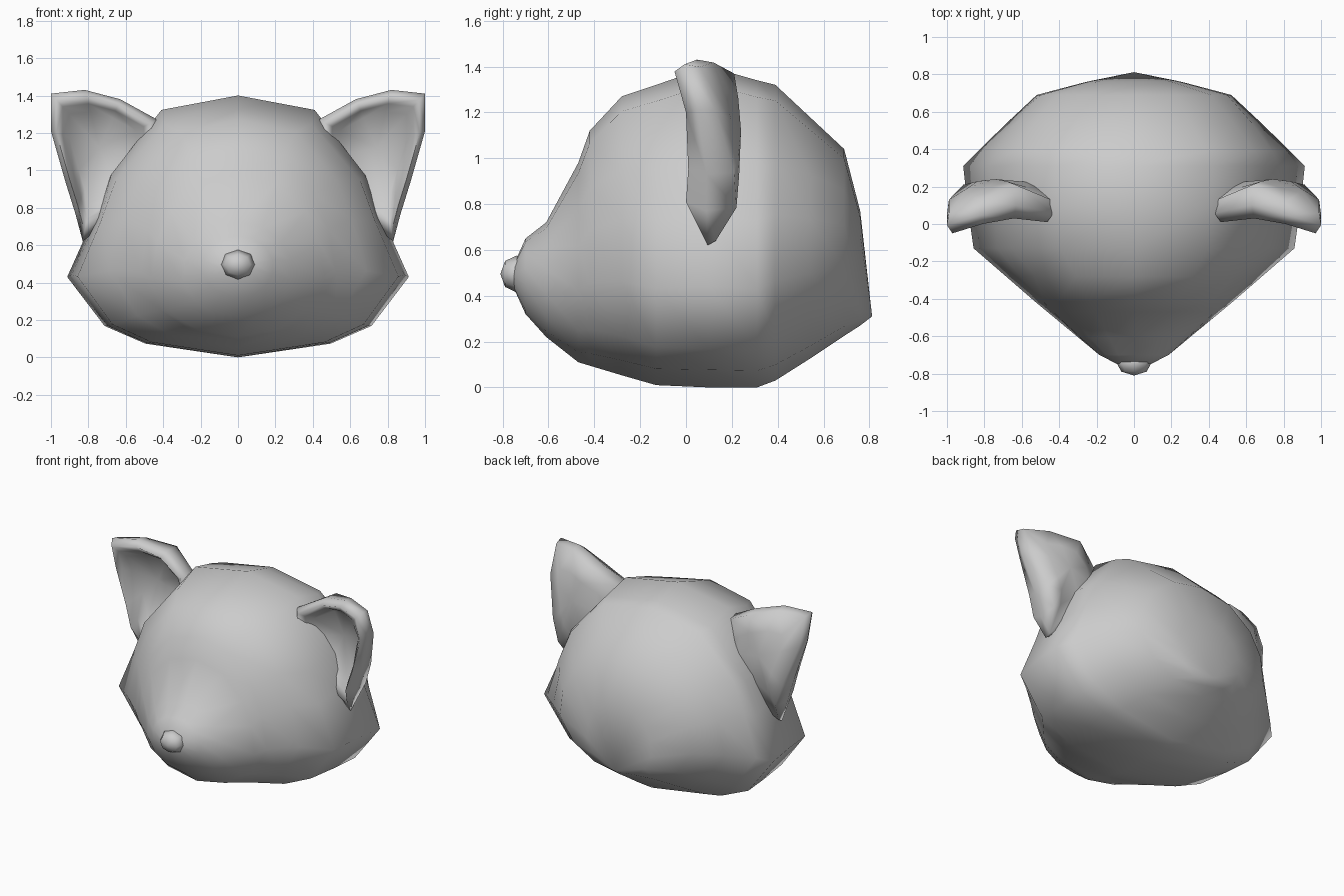
import bpy, bmesh, math
from mathutils import Vector

if "Cube" in bpy.data.objects:
    bpy.data.objects.remove(bpy.data.objects["Cube"])

grey = bpy.data.materials.new("plain grey")
grey.use_nodes = True
COLOUR = (0.6, 0.6, 0.6, 1)
grey.diffuse_color = COLOUR
grey.node_tree.nodes["Principled BSDF"].inputs["Base Color"].default_value = COLOUR


def finish(bm, name, angle):
    """Turn a bmesh into a smooth grey object."""
    bmesh.ops.recalc_face_normals(bm, faces=bm.faces)
    mesh = bpy.data.meshes.new(name)
    bm.to_mesh(mesh)
    bm.free()
    mesh.materials.append(grey)
    obj = bpy.data.objects.new(name, mesh)
    bpy.context.collection.objects.link(obj)
    bpy.ops.object.select_all(action='DESELECT')
    obj.select_set(True)
    bpy.context.view_layer.objects.active = obj
    bpy.ops.object.shade_smooth_by_angle(angle=math.radians(angle))
    return obj


def bridge(bm, a, b):
    n = len(a)
    for i in range(n):
        bm.faces.new((a[i], a[(i + 1) % n], b[(i + 1) % n], b[i]))


def fan(bm, ring, point):
    tip = bm.verts.new(point)
    for i in range(len(ring)):
        bm.faces.new((ring[i], ring[(i + 1) % len(ring)], tip))


# Head: cheeky half section lofted from muzzle to back of skull
SECTION = [(0, 1), (.46, .945), (.76, .70), (.84, .54), (1, .315),
           (.78, .12), (.55, .055), (0, 0)]
# y, half width, bottom z, top z, roundness
STATIONS = [(-.75, .09, .43, .54, 1), (-.70, .19, .32, .65, 1),
            (-.61, .30, .22, .72, .8), (-.47, .47, .11, .98, .6),
            (-.42, .53, .095, 1.12, .5), (-.28, .69, .053, 1.27, .3),
            (-.13, .86, .01, 1.32, .1), (.10, .89, .0, 1.40, 0),
            (.31, .915, .0, 1.34, .08), (.39, .84, .03, 1.32, .3),
            (.54, .69, .125, 1.18, .55), (.69, .53, .225, 1.04, .75),
            (.76, .26, .27, .77, .8)]


def head_ring(bm, y, width, low, high, roundness):
    half = []
    for i, (u, v) in enumerate(SECTION):
        a = math.pi * i / (len(SECTION) - 1)
        u += (math.sin(a) - u) * roundness
        v += ((1 + math.cos(a)) / 2 - v) * roundness
        half.append((u * width, y, low + v * (high - low)))
    mirrored = [(-x, y, z) for x, y, z in half[-2:0:-1]]
    return [bm.verts.new(p) for p in half + mirrored]


bm = bmesh.new()
rings = [head_ring(bm, *s) for s in STATIONS]
for a, b in zip(rings, rings[1:]):
    bridge(bm, a, b)
fan(bm, rings[0], (0, -.755, .48))
fan(bm, rings[-1], (0, .812, .31))
finish(bm, "head", 70)

# Nose: small faceted ball pointing forward
bm = bmesh.new()
bmesh.ops.create_uvsphere(bm, u_segments=8, v_segments=4, radius=1)
for v in bm.verts:
    x, y, z = v.co
    v.co = Vector((x * .095, z * .07 - .74, y * .08 + .495))
finish(bm, "nose", 80)

# Ears: thick rim around a hollow front, domed behind (x, z, front y, back y)
RIM = [(.43, 1.27, .01, .13), (.63, 1.38, .03, .21), (.82, 1.43, .0, .12),
       (1, 1.41, -.05, .06), (1, 1.21, .0, .13), (.92, .93, .01, .21),
       (.87, .77, .0, .22), (.83, .62, .07, .13), (.60, .80, .03, .20),
       (.42, 1.05, .03, .20)]
MID_X, MID_Z = .74, 1.12


def ear_loop(bm, side, inset, depth):
    """Loop pulled toward the ear middle; depth maps front/back y to y."""
    return [bm.verts.new((side * (x + (MID_X - x) * inset), depth(f, b),
                          z + (MID_Z - z) * inset)) for x, z, f, b in RIM]


for side, label in ((1, "left"), (-1, "right")):
    bm = bmesh.new()
    loops = [ear_loop(bm, side, inset, depth) for inset, depth in (
        (.38, lambda f, b: f * .4 + b * .6),
        (.24, lambda f, b: f * .75 + b * .25),
        (.11, lambda f, b: f),
        (0, lambda f, b: f * .6 + b * .4),
        (.04, lambda f, b: b),
        (.45, lambda f, b: b * .4 + .24 * .6))]
    for a, b in zip(loops, loops[1:]):
        bridge(bm, a, b)
    fan(bm, loops[0], (side * MID_X, .15, MID_Z))
    fan(bm, loops[-1], (side * MID_X, .24, MID_Z))
    finish(bm, label + "_ear", 110)
